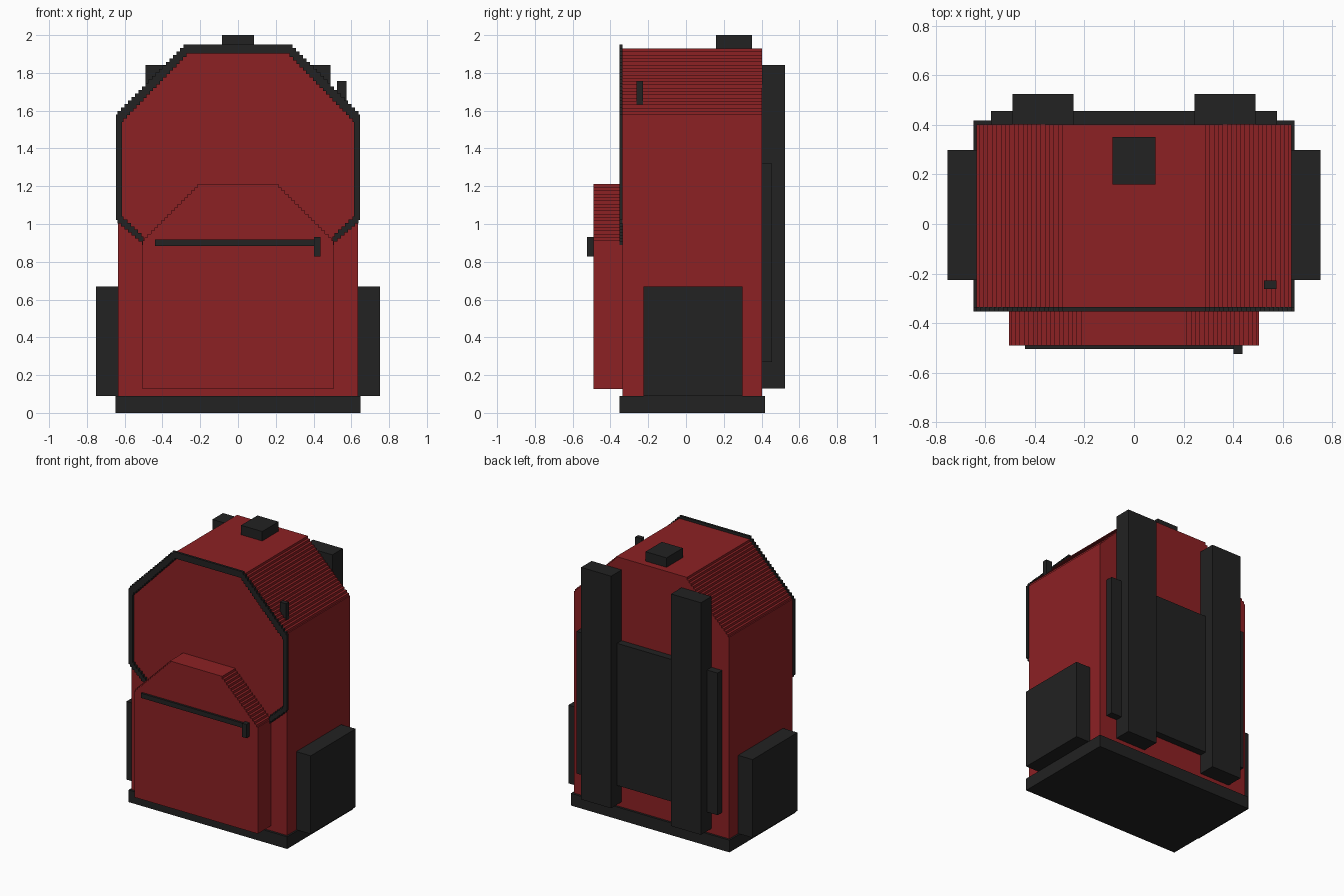
import bpy, bmesh

if "Cube" in bpy.data.objects:
    bpy.data.objects.remove(bpy.data.objects["Cube"])


def material(name, rgb):
    m = bpy.data.materials.new(name)
    m.diffuse_color = (*rgb, 1)
    m.use_nodes = True
    m.node_tree.nodes["Principled BSDF"].inputs["Base Color"].default_value = m.diffuse_color
    return m


RED = material("red fabric", (0.265, 0.0150, 0.0176))
BLACK = material("black webbing", (0.0160, 0.0160, 0.0160))


def finish(name, bm, mat):
    bmesh.ops.recalc_face_normals(bm, faces=bm.faces)
    me = bpy.data.meshes.new(name)
    bm.to_mesh(me)
    bm.free()
    me.materials.append(mat)
    ob = bpy.data.objects.new(name, me)
    bpy.context.collection.objects.link(ob)
    return ob


def box(name, x, y, z, mat=BLACK):
    bm = bmesh.new()
    bmesh.ops.create_cube(bm, size=1)
    for v in bm.verts:
        for i, (lo, hi) in enumerate((x, y, z)):
            v.co[i] = lo + (v.co[i] + 0.5) * (hi - lo)
    return finish(name, bm, mat)


def pair(name, x, y, z):
    box("right_" + name, x, y, z)
    box("left_" + name, (-x[1], -x[0]), y, z)


def stairs(a, b, n):
    """Stepped slope from a to b, centred on the straight line."""
    pts = [a]
    dx, dz = (b[0] - a[0]) / n, (b[1] - a[1]) / n
    for i in range(n):
        x = a[0] + dx * (i + 0.5)
        pts += [(x, a[1] + dz * i), (x, a[1] + dz * (i + 1))]
    return pts + [b]


def mirrored(half):
    return half + [(-x, z) for x, z in reversed(half)]


def slab(name, outline, y0, y1, mat):
    """Extrude a front-view outline from y0 to y1."""
    bm = bmesh.new()
    face = bm.faces.new([bm.verts.new((x, y0, z)) for x, z in outline])
    ext = bmesh.ops.extrude_face_region(bm, geom=[face])["geom"]
    verts = [g for g in ext if isinstance(g, bmesh.types.BMVert)]
    bmesh.ops.translate(bm, verts=verts, vec=(0, y1 - y0, 0))
    return finish(name, bm, mat)


# Main compartment with stepped shoulders
slab("main_body", mirrored([(0.635, 0.09)] + stairs((0.635, 1.58), (0.28, 1.93), 20)),
     -0.335, 0.402, RED)

# Front pocket with stepped shoulders
slab("front_pocket", mirrored([(0.505, 0.127)] + stairs((0.505, 0.912), (0.205, 1.212), 17)),
     -0.49, -0.335, RED)

# Piping around the front panel, open behind the pocket
outer = stairs((0.50, 0.89), (0.647, 1.02), 8) + stairs((0.647, 1.58), (0.28, 1.95), 20)
inner = stairs((0.50, 0.935), (0.615, 1.04), 6) + stairs((0.615, 1.54), (0.265, 1.902), 20)
slab("front_piping", mirrored(outer) + mirrored(inner)[::-1], -0.352, -0.335, BLACK)

# Base and top handle
box("base", (-0.648, 0.648), (-0.352, 0.418), (0, 0.09))
box("top_handle", (-0.086, 0.086), (0.16, 0.35), (1.93, 2.0))

# Side pockets
pair("side_pocket", (0.635, 0.753), (-0.226, 0.298), (0.09, 0.668))

# Back padding and shoulder straps
box("back_pad", (-0.577, 0.577), (0.402, 0.455), (0.27, 1.32))
pair("shoulder_strap", (0.245, 0.49), (0.402, 0.525), (0.128, 1.843))

# Zips and pulls
box("pocket_zip", (-0.44, 0.435), (-0.505, -0.49), (0.884, 0.919))
box("pocket_zip_pull", (0.402, 0.437), (-0.525, -0.49), (0.828, 0.93))
box("main_zip_pull", (0.525, 0.575), (-0.262, -0.228), (1.63, 1.758))
